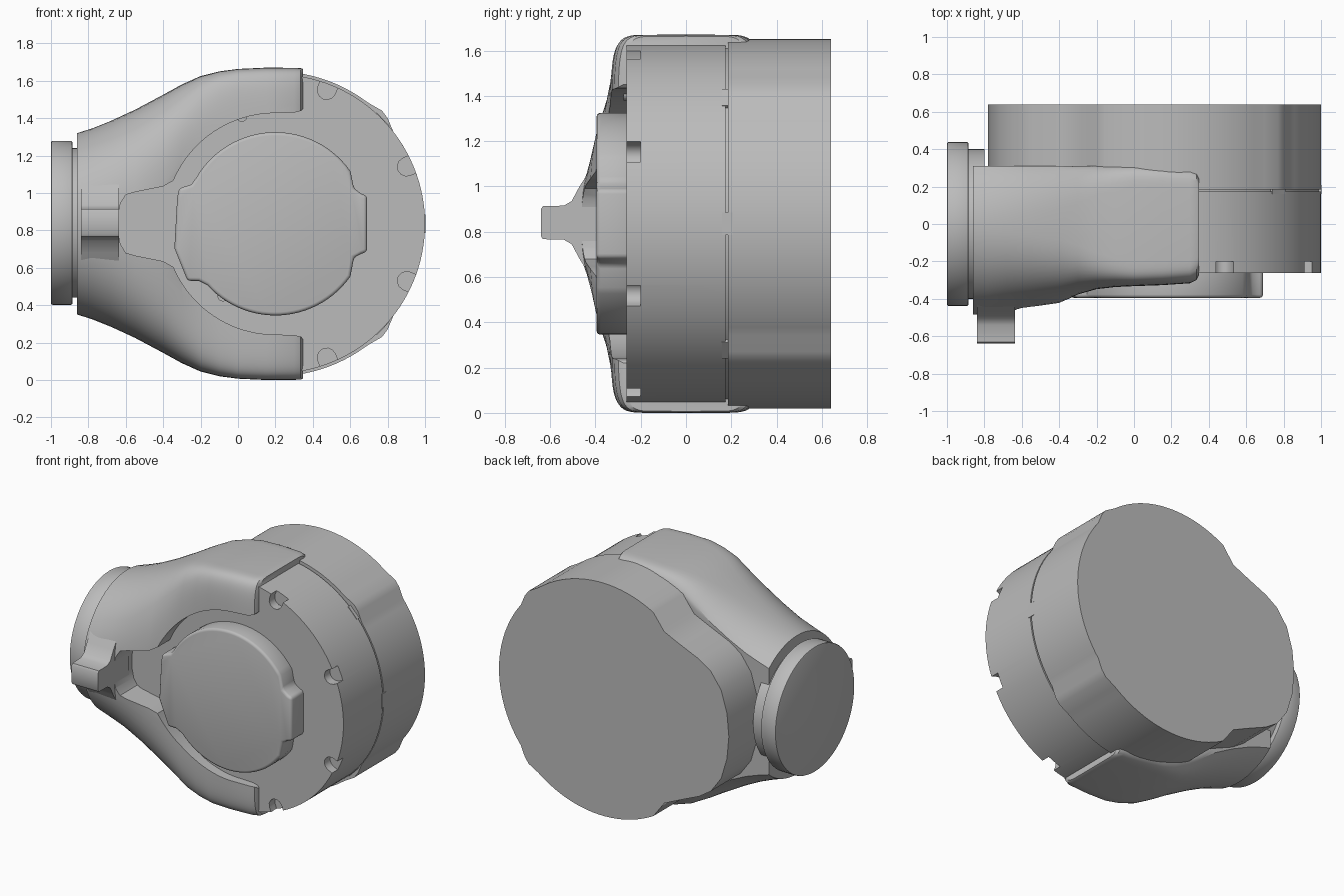
import bpy, bmesh, math
from mathutils import Matrix

CX, CZ = 0.2, 0.835      # drum axis

cube = bpy.data.objects.get("Cube")
if cube:
    bpy.data.objects.remove(cube, do_unlink=True)

grey = bpy.data.materials.new("plain_grey")
grey.use_nodes = True
grey.diffuse_color = (0.5, 0.5, 0.5, 1)
grey.node_tree.nodes["Principled BSDF"].inputs["Base Color"].default_value = (0.5, 0.5, 0.5, 1)


def finish(name, bm):
    bmesh.ops.recalc_face_normals(bm, faces=bm.faces)
    mesh = bpy.data.meshes.new(name)
    bm.to_mesh(mesh)
    bm.free()
    mesh.materials.append(grey)
    ob = bpy.data.objects.new(name, mesh)
    bpy.context.collection.objects.link(ob)
    return ob


def loft(name, rings):
    """Skin a list of closed rings and cap both ends."""
    bm = bmesh.new()
    rows = [[bm.verts.new(p) for p in ring] for ring in rings]
    for a, b in zip(rows, rows[1:]):
        for i in range(len(a)):
            j = (i + 1) % len(a)
            bm.faces.new((a[i], a[j], b[j], b[i]))
    bm.faces.new(rows[0])
    bm.faces.new(rows[-1])
    return finish(name, bm)


def prism(name, outline, y0, y1):
    """Extrude an (x, z) outline along y."""
    return loft(name, [[(x, y, z) for x, z in outline] for y in (y0, y1)])


def arc(r, a0, a1, n):
    angles = [math.radians(a0 + (a1 - a0) * i / n) for i in range(n + 1)]
    return [(CX + r * math.cos(a), r * math.sin(a)) for a in angles]


def mirrored(half):
    """Reflect a half outline (x, height above axis) below the drum axis."""
    low = [(x, -z) for x, z in reversed(half) if z > 1e-4]
    return [(x, CZ + z) for x, z in half + low]


def disc_x(name, r, x0, x1):
    ring = [(r * math.cos(i * math.tau / 64), r * math.sin(i * math.tau / 64)) for i in range(64)]
    return loft(name, [[(x, y, CZ + 0.005 + z) for y, z in ring] for x in (x0, x1)])


def apply_modifier(ob, mod):
    bpy.context.view_layer.objects.active = ob
    bpy.ops.object.modifier_apply(modifier=mod.name)


def cut(ob, cutter):
    mod = ob.modifiers.new("cut", "BOOLEAN")
    mod.operation, mod.solver, mod.object = "DIFFERENCE", "EXACT", cutter
    apply_modifier(ob, mod)
    bpy.data.objects.remove(cutter, do_unlink=True)


def bevel(ob, width, segments=3):
    mod = ob.modifiers.new("bevel", "BEVEL")
    mod.width, mod.segments, mod.limit_method = width, segments, "ANGLE"
    mod.angle_limit = math.radians(40)
    apply_modifier(ob, mod)


parts = []

# Front drum with notches around its front rim
drum = prism("front_drum", mirrored(arc(0.8, 0, 180, 64)), -0.262, 0.175)
for angle in (69, 23.5, -23.5, -69):
    notch_half = [(0.9, 0.05), (0.765, 0.05), (0.74, 0.043), (0.722, 0.025), (0.715, 0)]
    notch = notch_half + [(x, -z) for x, z in reversed(notch_half[:-1])]
    cutter = prism("notch_cutter", notch, -0.4, -0.2)
    cutter.data.transform(Matrix.Translation((CX, 0, CZ))
                          @ Matrix.Rotation(math.radians(-angle), 4, "Y"))
    cut(drum, cutter)
    parts.append(drum)

# Seam ring between drum and rear housing
parts.append(prism("seam_ring", mirrored(arc(0.788, 0, 180, 48)), 0.1, 0.25))

# Rear housing with two lobes and a narrower extension
half = arc(0.8, 0, 38, 12)
half += [(0.80, 0.565), (0.77, 0.605), (0.70, 0.645)]
half += arc(0.815, 57, 119, 20)
half += [(-0.28, 0.60), (-0.4, 0.545), (-0.55, 0.48), (-0.64, 0.42),
         (-0.72, 0.31), (-0.765, 0.16), (-0.78, 0)]
parts.append(prism("rear_housing", mirrored(half), 0.185, 0.64))

# Small tabs bridging the seam
for angle in (0, 44, -44):
    tab = prism("seam_tab", [(0.77, -0.05), (0.805, -0.05), (0.805, 0.05), (0.77, 0.05)], 0.16, 0.208)
    tab.data.transform(Matrix.Translation((CX - 0.003, 0, CZ))
                       @ Matrix.Rotation(math.radians(-angle), 4, "Y"))
    parts.append(tab)

# Front cap with a flat tab on one side and a keyed edge on the other
cap_outline = [(0.69, 0.15), (0.66, 0.16), (0.62, 0.19)]
cap_outline += arc(0.49, 35, 150, 28)
cap_outline += [(-0.25, 0.21), (-0.315, 0.19), (-0.325, 0.14), (-0.34, -0.13),
                (-0.27, -0.305), (-0.21, -0.305)]
cap_outline += arc(0.49, 222, 325, 26)
cap_outline += [(0.62, -0.18), (0.66, -0.16), (0.69, -0.15)]
cap = prism("front_cap", [(x, CZ + z) for x, z in cap_outline], -0.395, -0.24)
bevel(cap, 0.018)
parts.append(cap)

# Round studs beside the cap
for x, z in ((0.02, 1.41), (-0.08, 0.45)):
    ring = [(x + 0.03 * math.cos(i * math.tau / 20), z + 0.03 * math.sin(i * math.tau / 20))
            for i in range(20)]
    parts.append(prism("stud", ring, -0.275, -0.24))

# Fork: lofted from a round neck to a deep rounded box
stations = [  # x, half height, half depth, squareness
    (-0.86, 0.485, 0.485, 2), (-0.78, 0.51, 0.48, 2.1), (-0.68, 0.55, 0.468, 2.2),
    (-0.55, 0.61, 0.45, 2.5), (-0.4, 0.69, 0.425, 3), (-0.3, 0.745, 0.38, 4),
    (-0.2, 0.79, 0.35, 6), (-0.1, 0.815, 0.338, 8), (0, 0.828, 0.333, 10),
    (0.15, 0.835, 0.328, 10), (0.3, 0.834, 0.318, 10), (0.335, 0.833, 0.3, 10),
    (0.347, 0.828, 0.275, 10)]


def power(v, n):
    return math.copysign(abs(v) ** (2 / n), v) if abs(v) > 1e-6 else 0


rings = []
for x, h, d, n in stations:
    angles = [i * math.tau / 72 for i in range(72)]
    rings.append([(x, min(0.31, d * power(math.sin(a), n)), CZ + h * power(math.cos(a), n))
                  for a in angles])
fork = loft("fork", rings)
opening = [(0.6, 0.7), (0.37, 0.64), (0.335, 0.603), (0.3, 0.595)]
opening += arc(0.592, 90, 157, 20)
opening += [(-0.4, 0.2), (-0.55, 0.17), (-0.6, 0.155), (-0.628, 0.11), (-0.64, 0.05)]
cut(fork, prism("opening_cutter", mirrored(opening), -1, -0.257))
parts.append(fork)

# Nub flaring out of the fork's front
nub_half = [(-0.64, 0.06), (-0.632, 0.073), (-0.54, 0.075), (-0.505, 0.095),
            (-0.47, 0.16), (-0.4, 0.27), (-0.3, 0.3)]
nub_ring = nub_half + [(y, -z) for y, z in reversed(nub_half)]
parts.append(loft("nub", [[(x, y, CZ + 0.005 + z) for y, z in nub_ring] for x in (-0.84, -0.635)]))

# Neck and end disc
parts.append(disc_x("neck", 0.4, -0.9, -0.8))
disc = disc_x("end_disc", 0.438, -1, -0.885)
bevel(disc, 0.008, 2)
parts.append(disc)

# Smooth shading with sharp edges kept
for ob in parts:
    bpy.ops.object.select_all(action="DESELECT")
    ob.select_set(True)
    bpy.context.view_layer.objects.active = ob
    bpy.ops.object.shade_smooth_by_angle(angle=math.radians(32))
